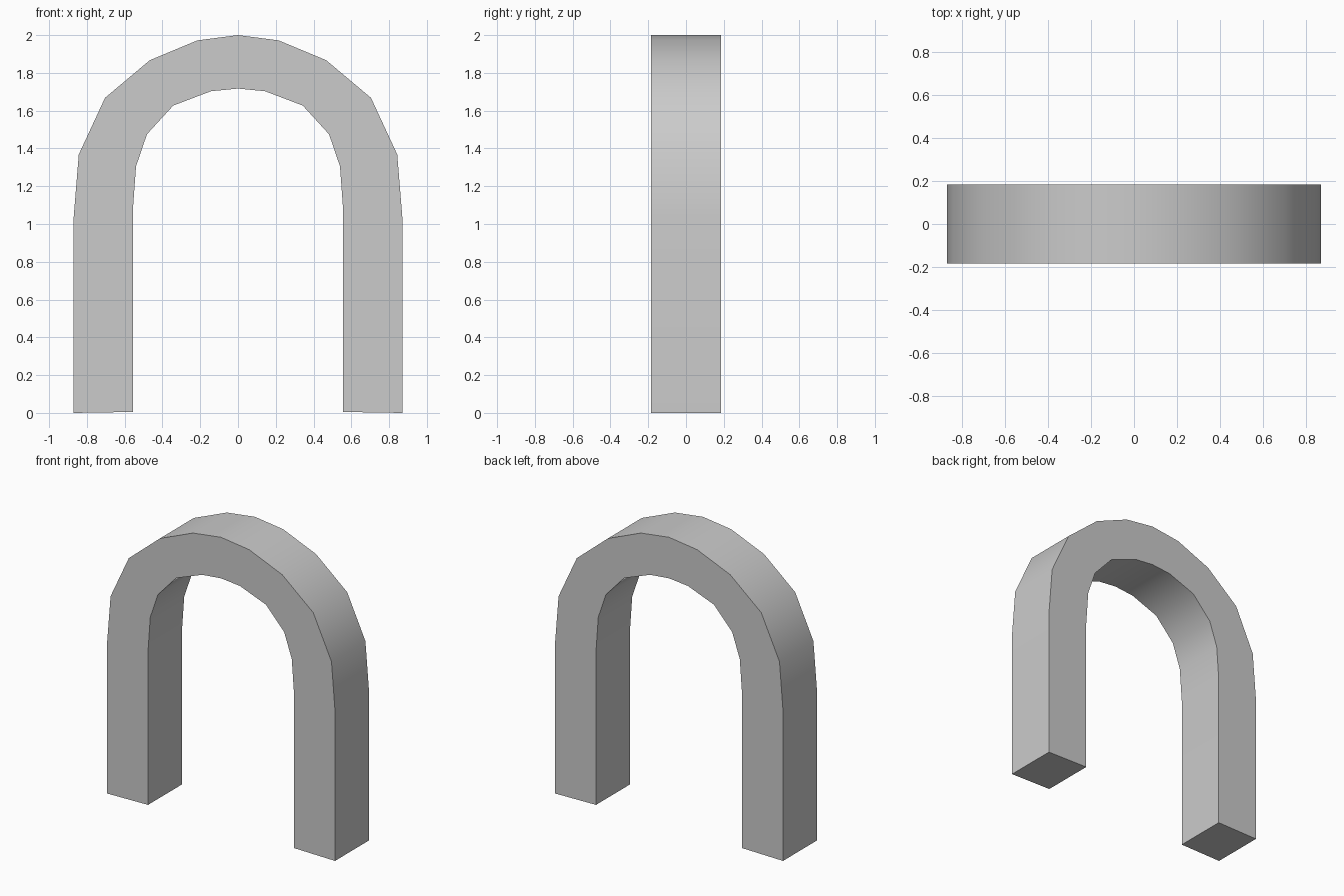
import bpy, bmesh, math

if "Cube" in bpy.data.objects:
    bpy.data.objects.remove(bpy.data.objects["Cube"])

HALF_DEPTH = 0.185

# Right half of the arch, from the crown down to the foot
outer = [(0, 2.0), (0.215, 1.972), (0.467, 1.867), (0.704, 1.668),
         (0.843, 1.368), (0.87, 1.035), (0.87, 0.0)]
inner = [(0, 1.717), (0.143, 1.703), (0.343, 1.627), (0.482, 1.475),
         (0.54, 1.305), (0.557, 1.07), (0.557, 0.005)]


def mirrored(half):
    """Full left-to-right outline from a right half."""
    return [(-x, z) for x, z in reversed(half[1:])] + half


# Arch: front profile extruded through its depth
bm = bmesh.new()
rows = [[[bm.verts.new((x, y, z)) for x, z in mirrored(half)]
         for y in (-HALF_DEPTH, HALF_DEPTH)] for half in (outer, inner)]
(of, ob), (inf, inb) = rows
for a, b in ((of, inf), (inf, inb), (inb, ob), (ob, of)):
    for i in range(len(a) - 1):
        bm.faces.new((a[i], a[i + 1], b[i + 1], b[i]))

# Feet
for i in (0, -1):
    bm.faces.new((of[i], inf[i], inb[i], ob[i]))
bmesh.ops.recalc_face_normals(bm, faces=bm.faces[:])

mesh = bpy.data.meshes.new("arch")
bm.to_mesh(mesh)
bm.free()
arch = bpy.data.objects.new("arch", mesh)
bpy.context.collection.objects.link(arch)

# Smooth around the curve, sharp at the front and back rims
bpy.context.view_layer.objects.active = arch
arch.select_set(True)
bpy.ops.object.shade_smooth_by_angle(angle=math.radians(40))
